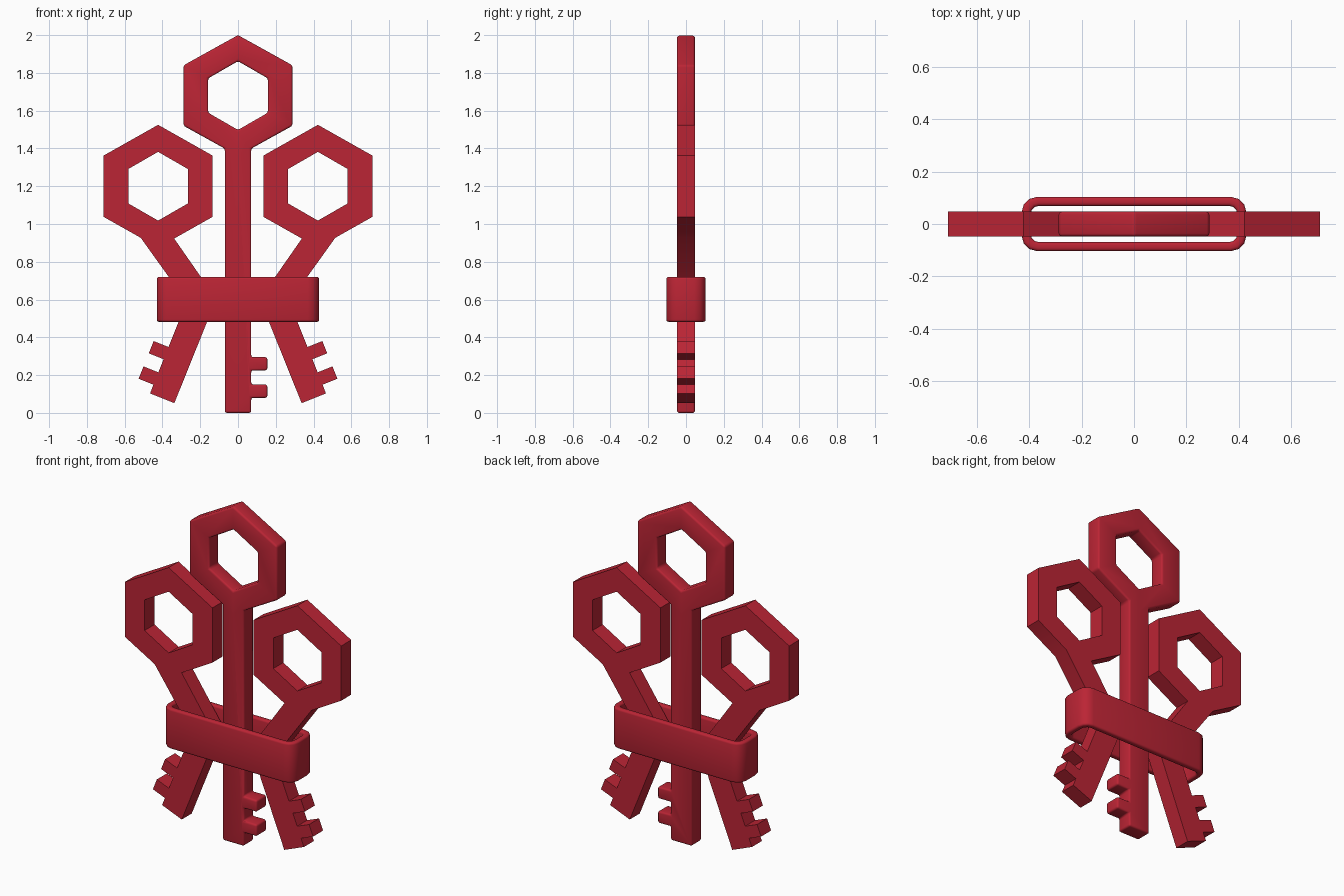
import bpy, bmesh, math
from mathutils import Vector

cube = bpy.data.objects.get("Cube")
if cube:
    bpy.data.objects.remove(cube)

red = bpy.data.materials.new("red")
red.use_nodes = True
red.diffuse_color = (0.5, 0.018, 0.035, 1)
red.node_tree.nodes["Principled BSDF"].inputs["Base Color"].default_value = red.diffuse_color

HALF_DEPTH = 0.047


def solid(name, bm, offset, bevel):
    """Thicken a flat sheet, round its hard edges and make an object."""
    flat = bmesh.ops.extrude_face_region(bm, geom=bm.faces[:])
    moved = [g for g in flat["geom"] if isinstance(g, bmesh.types.BMVert)]
    bmesh.ops.translate(bm, verts=moved, vec=offset)
    bmesh.ops.recalc_face_normals(bm, faces=bm.faces)
    if bevel:
        hard = [e for e in bm.edges if e.calc_face_angle(0) > math.radians(40)]
        bmesh.ops.bevel(bm, geom=hard, offset=bevel, segments=3, profile=0.5,
                        affect='EDGES', clamp_overlap=True)
    for f in bm.faces:
        f.smooth = True
    mesh = bpy.data.meshes.new(name)
    bm.to_mesh(mesh)
    bm.free()
    mesh.set_sharp_from_angle(angle=math.radians(35))
    mesh.materials.append(red)
    obj = bpy.data.objects.new(name, mesh)
    bpy.context.collection.objects.link(obj)


def hexagon(cx, cz, w, r):
    """Upright hexagon, starting at the bottom corner, counter-clockwise."""
    shape = [(0, -r), (w, -r / 2), (w, r / 2), (0, r), (-w, r / 2), (-w, -r / 2)]
    return [(cx + x, cz + z) for x, z in shape]


def blade(corner, along, across, width, starts):
    """Outline from the toothed bottom corner: teeth upward, and the far corner."""
    corner, along, across = Vector(corner), Vector(along), Vector(across)
    teeth = []
    for s in reversed(starts):
        for up, out in ((0.07, 0), (0.07, 0.085), (0, 0.085), (0, 0)):
            teeth.append(corner + along * (s + up) + across * out)
    return teeth + [corner, corner - across * width]


def key(name, head, attach, before, tip, after, side=1, bevel=0):
    """Hexagonal ring head with a toothed shaft joined at its lowest corner."""
    cx, cz, w, r = head
    bm = bmesh.new()
    def vert(p):
        return bm.verts.new((side * p[0], -HALF_DEPTH, p[1]))
    outer = [vert(p) for p in hexagon(cx, cz, w, r)]
    inner = [vert(p) for p in hexagon(cx, cz, 0.158, 0.182)]
    left, right = [vert((cx + d, cz - r + abs(d) * r / (2 * w))) for d in attach]
    for i in range(6):
        j = (i + 1) % 6
        loop = [outer[i], outer[j], inner[j], inner[i]]
        if i == 0:
            loop.insert(1, right)
        if i == 5:
            loop.insert(1, left)
        bm.faces.new(loop)
    shaft = [vert(p) for p in before + tip + after]
    bm.faces.new([left, outer[0], right] + shaft)
    solid(name, bm, (0, 2 * HALF_DEPTH, 0), bevel)


# Straight middle key with softened edges
key("middle_key", (0, 1.68, 0.288, 0.32), (-0.07, 0.07), [],
    blade((0.07, 0), (0, 1), (1, 0), 0.14, (0.08, 0.225)), [], bevel=0.011)

# Bent outer keys, mirrored
for name, side in (("left_key", 1), ("right_key", -1)):
    key(name, (0.423, 1.2, 0.288, 0.325), (-0.085, 0.092), [(0.272, 0.588)],
        blade((0.466, 0.103), (-0.371, 0.928), (0.928, 0.371), 0.139, (0.05, 0.195)),
        [(0.115, 0.603)], side)


# Rounded band holding the keys together
def rounded_loop(bm, hx, hy, radius, z, steps=3):
    verts = []
    for q, (sx, sy) in enumerate(((1, 1), (-1, 1), (-1, -1), (1, -1))):
        for i in range(steps + 1):
            a = math.pi / 2 * (q + i / steps)
            verts.append(bm.verts.new((sx * (hx - radius) + radius * math.cos(a),
                                       sy * (hy - radius) + radius * math.sin(a), z)))
    return verts


bm = bmesh.new()
outside = rounded_loop(bm, 0.43, 0.104, 0.06, 0.482)
inside = rounded_loop(bm, 0.395, 0.069, 0.03, 0.482)
for i in range(len(outside)):
    j = (i + 1) % len(outside)
    bm.faces.new((outside[i], outside[j], inside[j], inside[i]))
solid("band", bm, (0, 0, 0.238), 0.012)
